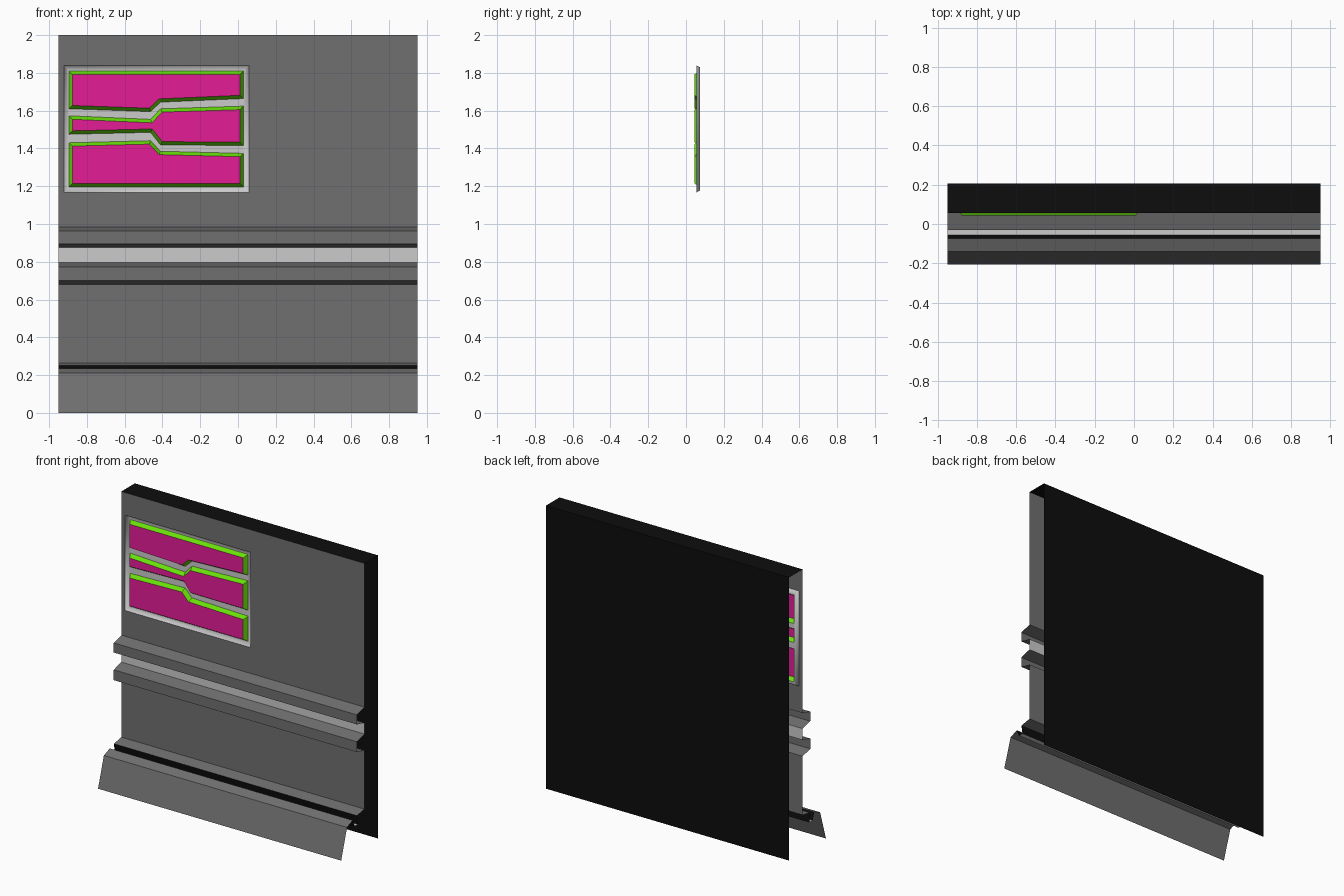
import bpy, bmesh

if "Cube" in bpy.data.objects:
    bpy.data.objects.remove(bpy.data.objects["Cube"])

W = 0.95        # half width of the wall
FACE = 0.055    # y of the wall front
FLOOR = 0.073   # y of the recessed display floor
RAISE = 0.029   # how far the coloured plates stand out


def material(name, color):
    m = bpy.data.materials.new(name)
    m.diffuse_color = color
    m.use_nodes = True
    m.node_tree.nodes["Principled BSDF"].inputs["Base Color"].default_value = m.diffuse_color
    return m


grey = material("dark_grey", (0.16, 0.16, 0.16, 1))
black = material("black", (0.004, 0.004, 0.004, 1))
light = material("light_grey", (0.58, 0.58, 0.58, 1))
green = material("green", (0.14, 0.74, 0.003, 1))
pink = material("pink", (0.78, 0.012, 0.31, 1))


def finish(bm, name, mats=()):
    me = bpy.data.meshes.new(name)
    bm.to_mesh(me)
    bm.free()
    for m in mats:
        me.materials.append(m)
    ob = bpy.data.objects.new(name, me)
    bpy.context.collection.objects.link(ob)
    return ob


def rect(x0, x1, z0, z1):
    return [(x0, z0), (x1, z0), (x1, z1), (x0, z1)]


def loop(bm, pts, y):
    return [bm.verts.new((x, y, z)) for x, z in pts]


def face_front(bm, faces):
    bm.normal_update()
    back = [f for f in faces if f.normal.y > 0]
    if back:
        bmesh.ops.reverse_faces(bm, faces=back)


def sheet_with_holes(bm, loops):
    """Fill the first loop, leaving the others open."""
    edges = []
    for vs in loops:
        for a, b in zip(vs, vs[1:] + vs[:1]):
            edges.append(bm.edges.get((a, b)) or bm.edges.new((a, b)))
    res = bmesh.ops.triangle_fill(bm, edges=edges, use_beauty=True, use_dissolve=False,
                                  normal=(0, -1, 0))
    face_front(bm, [g for g in res['geom'] if isinstance(g, bmesh.types.BMFace)])


def extrude_profile(name, pts, mats, special=None):
    """Open (y, z) profile swept across the width; special maps strip -> material slot."""
    bm = bmesh.new()
    rows = [[bm.verts.new((x, y, z)) for x in (-W, W)] for y, z in pts]
    for i, (a, b) in enumerate(zip(rows, rows[1:])):
        f = bm.faces.new((a[0], b[0], b[1], a[1]))
        f.material_index = (special or {}).get(i, 0)
    return finish(bm, name, mats)


# back and top of the wall
extrude_profile("wall_back_and_top", [(0.205, 0), (0.205, 2), (FACE, 2)], [black])

# two rails with a light strip between, lower wall, lip, gutter and sloping skirt
rails = []
for top, bottom in ((0.985, 0.875), (0.795, 0.68)):
    rails += [(FACE, top), (-0.03, top - 0.022), (-0.03, bottom + 0.02), (FACE, bottom)]
extrude_profile("rails_and_skirt", rails + [
    (FACE, 0.265), (-0.028, 0.25), (-0.018, 0.185), (-0.055, 0.185),
    (-0.075, 0.235), (-0.14, 0.21), (-0.205, 0)],
    [grey, light, black], {3: 1, 9: 2, 10: 1, 11: 2})

# upper wall with display opening
opening = rect(-0.92, 0.058, 1.167, 1.84)
bm = bmesh.new()
sheet_with_holes(bm, [loop(bm, rect(-W, W, 0.985, 2), FACE), loop(bm, opening, FACE)])
finish(bm, "upper_wall", [grey])

# plate outlines
plates = [
    [(-0.895, 1.81), (-0.895, 1.61), (-0.463, 1.595), (-0.41, 1.645), (0.028, 1.664), (0.028, 1.81)],
    [(-0.895, 1.573), (-0.895, 1.475), (-0.463, 1.485), (-0.41, 1.418), (0.028, 1.416),
     (0.028, 1.624), (-0.41, 1.61), (-0.463, 1.554)],
    [(-0.895, 1.43), (-0.895, 1.197), (0.028, 1.197), (0.028, 1.374), (-0.41, 1.385), (-0.463, 1.441)],
]

# recess frame: soft rim and floor around the plates
bm = bmesh.new()
outer = loop(bm, opening, FACE)
inner = loop(bm, rect(-0.91, 0.048, 1.177, 1.83), FLOOR)
rim = [bm.faces.new((outer[i], outer[i - 1], inner[i - 1], inner[i])) for i in range(4)]
face_front(bm, rim)
sheet_with_holes(bm, [inner] + [loop(bm, p, FLOOR) for p in plates])
for f in bm.faces:
    f.smooth = True
finish(bm, "display_recess", [light])

# raised plates with green bevels and pink faces
bm = bmesh.new()
for p in plates:
    f = bm.faces.new(loop(bm, p, FLOOR))
    face_front(bm, [f])
    sides = bmesh.ops.inset_individual(bm, faces=[f], thickness=0.018, depth=0,
                                       use_even_offset=True)['faces']
    for v in f.verts:
        v.co.y = FLOOR - RAISE
    f.material_index = 1
    for s in sides:
        s.material_index = 0
finish(bm, "display_plates", (green, pink))
